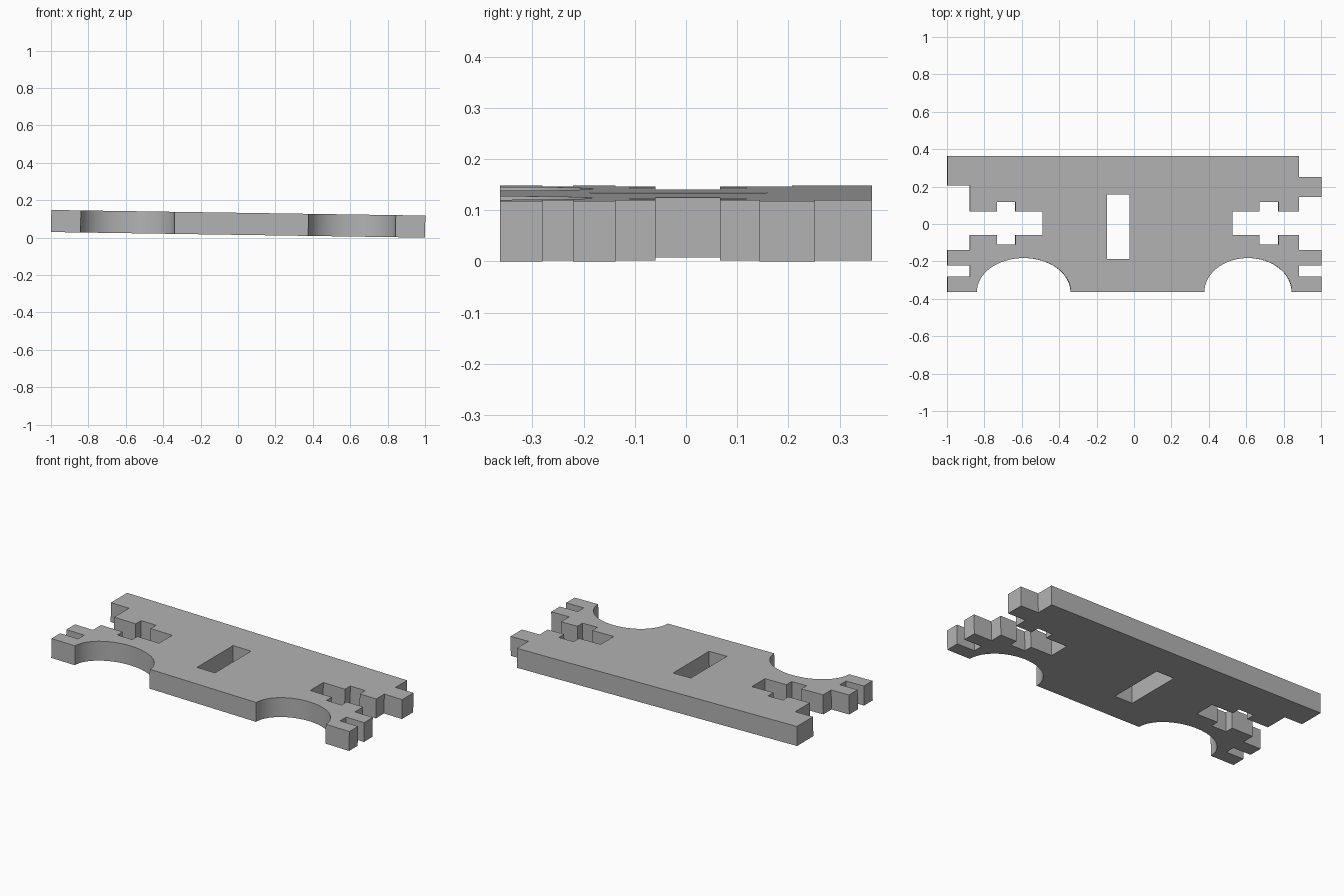
import bpy, bmesh, math
from mathutils import Matrix

cube = bpy.data.objects.get("Cube")
if cube:
    bpy.data.objects.remove(cube, do_unlink=True)

THICKNESS, TILT, LIFT = 0.118, 0.015, 0.015
BACK, FRONT = 0.363, -0.363
SHOULDER = 0.88          # x where the end tabs begin
ARCH_TOP = -0.182

grey = bpy.data.materials.new("plain grey")
grey.use_nodes = True
grey.diffuse_color = (0.45, 0.45, 0.45, 1)
grey.node_tree.nodes["Principled BSDF"].inputs["Base Color"].default_value = (0.45, 0.45, 0.45, 1)


def slot(inner):
    """Cross-shaped slot opening at the end of the plate, back to front."""
    near, far, top, low = inner + 0.145, inner + 0.245, 0.066, -0.06
    back = [(SHOULDER, top), (far, top), (far, 0.118), (near, 0.118), (near, top), (inner, top)]
    front = [(inner, low), (near, low), (near, -0.11), (far, -0.11), (far, low), (SHOULDER, low)]
    return back + front


def front_tabs():
    """Two short tabs beside the wheel arch, back to front."""
    points = []
    for back, front in ((-0.138, -0.221), (-0.28, FRONT)):
        points += [(SHOULDER, back), (1, back), (1, front)]
        if front != FRONT:
            points.append((SHOULDER, front))
    return points


def arch(outer, inner, steps=32):
    """Rounded wheel cut-out in the front edge, from the outer end inward."""
    mid, half = (outer + inner) / 2, (outer - inner) / 2
    angles = [math.pi * i / steps for i in range(steps + 1)]
    return [(mid + half * math.cos(a), FRONT + (ARCH_TOP - FRONT) * math.sin(a)) for a in angles]


# Outline of each end, from the back edge round to the front edge
right_side = [(SHOULDER, BACK), (SHOULDER, 0.252), (1, 0.252), (1, 0.144), (SHOULDER, 0.144)]
right_side += slot(0.525) + front_tabs() + arch(0.842, 0.375)
left_side = [(1, BACK), (1, 0.207), (SHOULDER, 0.207)]
left_side += slot(0.49) + front_tabs() + arch(0.842, 0.34)
outline = right_side + [(-x, y) for x, y in reversed(left_side)]
window = [(-0.145, -0.188), (-0.025, -0.188), (-0.025, 0.158), (-0.145, 0.158)]

# Fill the outline around the window, then thicken it
bm = bmesh.new()
for loop in (outline, window):
    verts = [bm.verts.new((x, y, 0)) for x, y in loop]
    for a, b in zip(verts, verts[1:] + verts[:1]):
        bm.edges.new((a, b))
bmesh.ops.triangle_fill(bm, edges=bm.edges[:], use_beauty=True)
raised = bmesh.ops.extrude_face_region(bm, geom=bm.faces[:])["geom"]
bmesh.ops.translate(bm, verts=[v for v in raised if isinstance(v, bmesh.types.BMVert)], vec=(0, 0, THICKNESS))
bmesh.ops.recalc_face_normals(bm, faces=bm.faces[:])

# The plate leans slightly down towards its left end
bm.transform(Matrix.Translation((0, 0, LIFT)) @ Matrix.Rotation(TILT, 4, "Y"))
mesh = bpy.data.meshes.new("side_plate")
bm.to_mesh(mesh)
bm.free()
mesh.materials.append(grey)

plate = bpy.data.objects.new("side_plate", mesh)
bpy.context.collection.objects.link(plate)
bpy.context.view_layer.objects.active = plate
plate.select_set(True)
bpy.ops.object.shade_smooth_by_angle(angle=math.radians(30))
